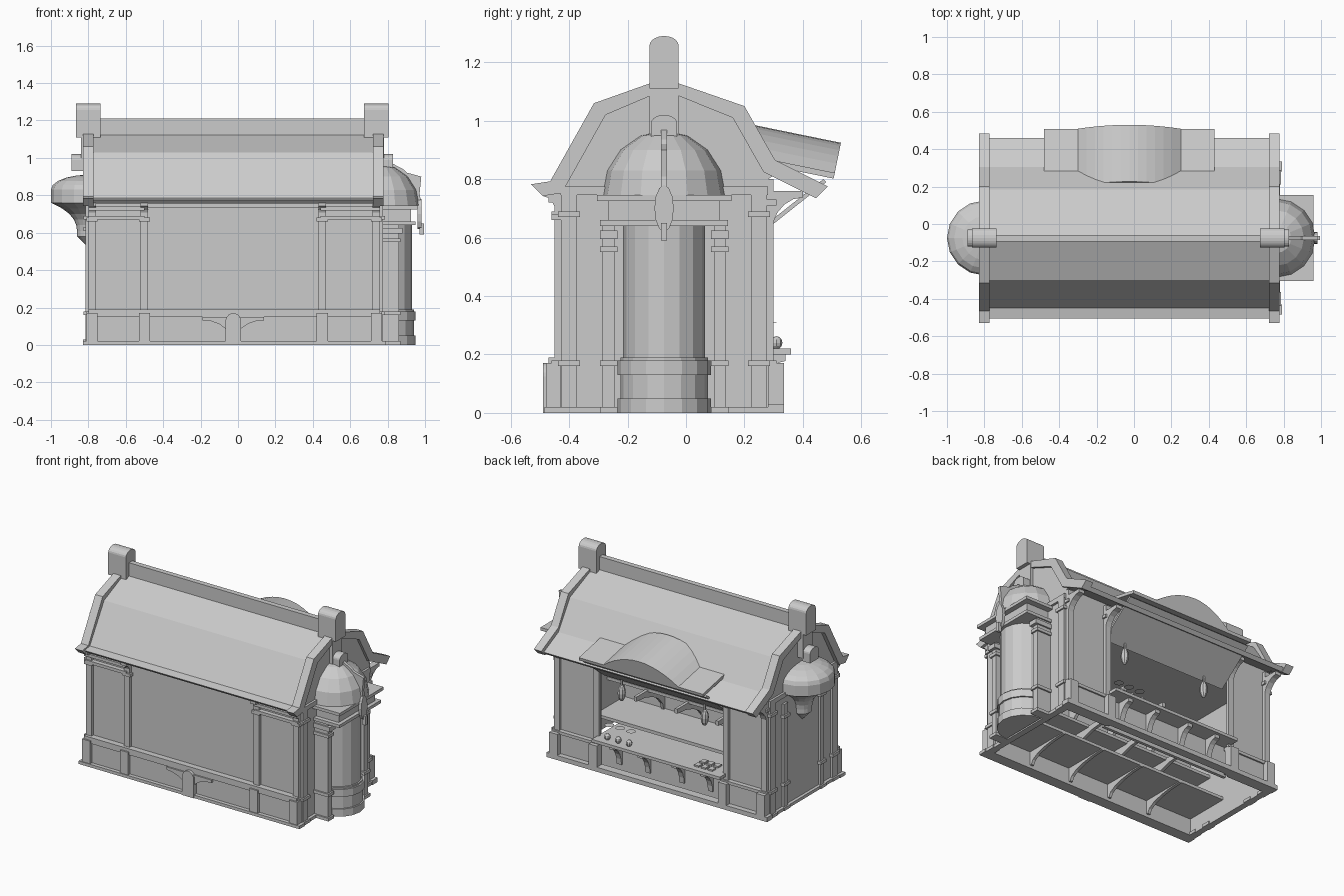
import bpy, bmesh
from math import sin, cos, pi
from mathutils import Vector

if "Cube" in bpy.data.objects:
    bpy.data.objects.remove(bpy.data.objects["Cube"], do_unlink=True)

GREY = (0.6, 0.6, 0.6, 1)
grey = bpy.data.materials.new("plain_grey")
grey.use_nodes = True
grey.diffuse_color = GREY
grey.node_tree.nodes["Principled BSDF"].inputs["Base Color"].default_value = GREY

# Main planes of the building
LEFT, RIGHT, FRONT, BACK = 0.76, -0.8, -0.43, 0.28
HATCH_LEFT, HATCH_RIGHT = 0.44, -0.5
RIDGE, EAVE, SILL, PLINTH = -0.075, 0.76, 0.2, 0.17
THIN = 0.02


def finish(name, bm):
    bmesh.ops.recalc_face_normals(bm, faces=bm.faces)
    mesh = bpy.data.meshes.new(name)
    bm.to_mesh(mesh)
    bm.free()
    mesh.materials.append(grey)
    bpy.context.collection.objects.link(bpy.data.objects.new(name, mesh))


def prism(name, outline, sweep):
    """Closed outline of points swept along a vector."""
    bm = bmesh.new()
    start = [bm.verts.new(p) for p in outline]
    end = [bm.verts.new(Vector(p) + Vector(sweep)) for p in outline]
    bm.faces.new(start)
    bm.faces.new(end)
    for i in range(len(outline)):
        bm.faces.new((start[i - 1], start[i], end[i], end[i - 1]))
    finish(name, bm)


def prism_x(name, outline, xs):
    prism(name, [(xs[0], y, z) for y, z in outline], (xs[1] - xs[0], 0, 0))


def box(name, xs, ys, zs):
    prism_x(name, [(ys[0], zs[0]), (ys[1], zs[0]), (ys[1], zs[1]), (ys[0], zs[1])], xs)


def span(middle, width):
    return middle - width / 2, middle + width / 2


def lathe(name, profile, x, y, start=0, sweep=2 * pi):
    """Revolve (radius, height) points about an upright axis."""
    bm = bmesh.new()
    steps = 8
    rings = []
    for i in range(steps + 1):
        turn = start + sweep * i / steps
        rings.append([bm.verts.new((x + r * cos(turn), y + r * sin(turn), z)) for r, z in profile])
    for here, there in zip(rings, rings[1:]):
        for k in range(len(profile) - 1):
            bm.faces.new((here[k], there[k], there[k + 1], here[k + 1]))
    bmesh.ops.remove_doubles(bm, verts=bm.verts, dist=0.001)
    finish(name, bm)


def quarter(radius, height, steps=5):
    """Convex quarter curve from the rim up to the crown."""
    turns = [pi / 2 * i / steps for i in range(steps + 1)]
    return [(radius * cos(t), height * sin(t)) for t in turns]


def bulb(name, x, y, z, radius, height):
    turns = [pi * i / 6 for i in range(7)]
    lathe(name, [(radius * sin(t), z - height / 2 * cos(t)) for t in turns], x, y)


def bracket(reach, drop):
    """Concave corner outline, hung below and outward from its corner."""
    hollow = [(reach - a, b - drop) for a, b in quarter(reach * 0.9, drop * 0.85)]
    return [(0, 0), (reach, 0)] + hollow[::-1] + [(0, -drop)]


def wall_bracket(name, xs, wall, reach, top, drop):
    prism_x(name, [(wall + a, top + b) for a, b in bracket(reach, drop)], xs)


def pilaster(name, xs, ys, top):
    """Post with foot, waist and capital blocks."""
    box(name, xs, ys, (0, top))
    wider = [(low - THIN / 2, high + THIN / 2) for low, high in (xs, ys)]
    for z in (THIN / 2, PLINTH, top - 0.08):
        box(name + "_block", *wider, span(z, THIN))


def gambrel(lift, flare):
    """Roof outline from front eave to back eave; the back flares out further."""
    out = lift / 2
    front = [(-0.505 - flare, 0.775 + lift / 4), (-0.45 - out, 0.785 + lift / 4), (-0.3 - out, 1.03 + lift)]
    back = [(0.185 + out, 1.02 + lift), (0.305, 0.835 + lift), (0.46 + flare, EAVE + out)]
    return front + [(RIDGE, 1.13 + out)] + back


def roof_shell(name, lift, flare, depth, xs):
    top = gambrel(lift, flare)
    below = [(y + depth * ((y < RIDGE) - (y > RIDGE)), z - depth) for y, z in reversed(top)]
    prism_x(name, top + below, xs)


# Walls: front, gabled ends, and back sections beside the hatch
whole = (RIGHT, LEFT)
box("front_wall", whole, (FRONT, FRONT + THIN), (0, EAVE))
crown = [(y, z - THIN) for y, z in gambrel(0, 0)[1:-1]]
gable = [(FRONT, 0), (FRONT, 0.74)] + crown + [(BACK, 0.8), (BACK, 0)]
prism_x("left_gable_wall", gable, (LEFT - THIN, LEFT))
prism_x("right_gable_wall", gable, (RIGHT, RIGHT + THIN))
behind = (BACK - THIN, BACK)
box("hatch_header", (HATCH_RIGHT, HATCH_LEFT), behind, (0.66, 0.8))
box("counter_front", (HATCH_RIGHT, HATCH_LEFT), (0.23, 0.25), (0, SILL))
box("ceiling", whole, (FRONT, BACK), span(EAVE, THIN / 2))
sides = ((RIGHT, HATCH_RIGHT), (HATCH_LEFT, LEFT))
for xs in sides:
    box("back_wall", xs, behind, (0, 0.82))
    box("back_plinth", xs, (BACK, 0.3), (0, PLINTH))
    box("back_plinth_rail", xs, (BACK, 0.31), span(PLINTH, THIN))
    box("front_bracket_rail", xs, (FRONT - 0.03, FRONT), span(0.68, THIN))
    box("front_eave_rail", xs, (FRONT - 0.04, FRONT), span(0.73, THIN))

# Plinth and rails round the body
box("front_plinth", whole, (FRONT - 0.03, FRONT), (0, 0.15))
box("front_plinth_rail", whole, (FRONT - 0.04, FRONT), span(PLINTH, 0.04))
box("front_top_beam", whole, (FRONT - THIN, FRONT), span(0.75, 0.03))
long_foot = (RIGHT - 0.03, LEFT + 0.03)
box("front_foot_rail", long_foot, (FRONT - 0.055, FRONT), (0, THIN))
box("back_foot_rail", long_foot, (BACK, BACK + 0.055), (0, 0.03))
for x in whole:
    box("end_foot_rail", span(x, 0.04), (FRONT, BACK), (0, THIN))
    box("end_top_band", span(x, 0.03), (FRONT, BACK), span(EAVE, 0.03))

# Pilasters and eave brackets on the long sides
for x in (RIGHT + THIN, HATCH_RIGHT, HATCH_LEFT + THIN / 2, LEFT - THIN):
    xs, block = span(x, 0.04), span(x, 0.06)
    pilaster("front_pilaster", xs, (FRONT - THIN, FRONT), 0.75)
    pilaster("back_pilaster", xs, (BACK, BACK + THIN), 0.8)
    box("front_plinth_block", block, (FRONT - 0.05, FRONT), (0, PLINTH))
    box("back_plinth_block", block, (BACK, BACK + 0.055), (0, PLINTH))
    wall_bracket("front_bracket", xs, FRONT, -0.06, EAVE, 0.12)
    wall_bracket("back_bracket", xs, BACK, 0.12, EAVE, 0.15)

# Pilasters on the two ends
for y in (-0.4, 0.25):
    for x in whole:
        pilaster("end_pilaster", span(x, 0.03), span(y, 0.055), EAVE)
for y in (RIDGE - 0.19, RIDGE + 0.19):
    pilaster("tower_pilaster", (LEFT, LEFT + 0.1), span(y, 0.04), 0.64)
    box("tower_pilaster_cap", (LEFT, LEFT + 0.12), span(y, 0.06), span(0.61, 0.03))
    pilaster("hood_pilaster", span(RIGHT, 0.03), span(y, 0.04), 0.7)

# Gambrel roof, raised end frames and ridge beam
roof_shell("roof", 0, 0, THIN, whole)
for x in (RIGHT, LEFT - 0.01):
    roof_shell("roof_frame", 0.03, 0.025, 0.04, span(x, 0.055))
box("ridge_beam", (RIGHT + 0.06, LEFT - 0.07), span(RIDGE, 0.035), (1.1, 1.21))


# Rounded chimney caps with slim backs and corbels
def round_top(name, width, bottom, top, xs):
    curve = quarter(width / 2, width / 3)
    right = [(RIDGE + a, top - width / 3 + b) for a, b in curve]
    left = [(2 * RIDGE - y, z) for y, z in right[-2::-1]]
    prism_x(name, [(RIDGE + width / 2, bottom)] + right + left + [(RIDGE - width / 2, bottom)], xs)


for x, out in ((RIGHT, -1), (LEFT - THIN, 1)):
    round_top("chimney_cap", 0.1, 1.11, 1.29, span(x, 0.13))
    round_top("chimney_back", 0.1, 0.95, 1.25, span(x + out * 0.01, 0.06))
    round_top("chimney_corbel", 0.09, 0.93, 1.02, span(x + out * 0.06, 0.06))

# Apse tower: shaft with collars, cornice and faceted dome
facing_left = dict(start=-pi / 2, sweep=pi)
for name, radius, low, high in (("shaft", 0.14, 0, 0.64), ("foot", 0.16, 0, 0.05),
                                ("base", 0.15, 0, 0.19), ("collar", 0.16, 0.13, 0.18)):
    lathe("tower_" + name, [(0, low), (radius, low), (radius, high), (0, high)], LEFT + 0.03, RIDGE, **facing_left)
for name, reach, z, height in (("lower_cornice", 0.19, 0.65, THIN), ("frieze", 0.165, 0.69, 0.07),
                               ("upper_cornice", 0.2, 0.735, THIN)):
    box("tower_" + name, (LEFT, LEFT + reach), span(RIDGE, reach * 2.3), span(z, height))
lathe("tower_dome", [(r, 0.745 + h) for r, h in quarter(0.21, 0.22, 4)], LEFT, RIDGE, **facing_left)
rib = [(LEFT + r, 0.75 + h) for r, h in quarter(0.22, 0.23)] + [(LEFT, 0.75)]
beak = [(0.87, 0.93), (0.98, 0.9), (0.965, 0.75), (0.9, 0.75)]
for name, outline in (("dome_rib", rib), ("dome_beak", beak)):
    prism(name, [(x, RIDGE - THIN / 2, z) for x, z in outline], (0, THIN, 0))
turns = [pi * i / 6 for i in range(12)]
prism("tower_pendant", [(0.96, RIDGE + 0.033 * cos(t), 0.7 + 0.08 * sin(t)) for t in turns], (THIN, 0, 0))
box("pendant_drop", (0.97, 0.995), span(RIDGE, THIN), (0.59, 0.65))

# Half-round hood on the other end, sweeping in to a corbel
taper = [i / 6 for i in range(7)]
corbel = [(0, 0.52)] + [(0.06 + 0.14 * t ** 3, 0.58 + 0.18 * t) for t in taper]
hood = [(r, 0.83 + h) for r, h in quarter(SILL, 0.08)]
lathe("end_hood", corbel + hood, RIGHT, RIDGE, pi / 2, pi)

# Arched awning with flat wings over the hatch
slope, rise = Vector((0, 0.98, -0.2)), Vector((0, 0.2, 0.98))


def awning(name, outline, back, length):
    base = Vector((0, 0.27, 0.85)) + slope * back
    prism(name, [base + rise * h + Vector((x, 0, 0)) for x, h in outline], slope * length)


wing_left, wing_right = span(-0.025, 0.91)
awning("awning_wings", [(wing_left, 0), (wing_right, 0), (wing_right, THIN), (wing_left, THIN)], 0, 0.24)
across = [i / 6 for i in range(-6, 7)]
awning("awning_arch", [(0.275 * t - 0.025, THIN + 0.105 * (1 - t * t)) for t in across], -0.07, 0.31)
prism_x("hatch_flap", [(0.24, 0.6), (0.48, 0.79), (0.47, 0.8), (0.23, 0.61)], (wing_left, wing_right))

# Counter with brackets, bottles, discs and trays
box("counter_top", (HATCH_RIGHT, HATCH_LEFT), (0.08, 0.36), (SILL, SILL + THIN))
for x in (-0.36, -0.15, 0.1, 0.31):
    wall_bracket("counter_bracket", span(x, 0.035), 0.25, 0.09, SILL, 0.15)
for x in (SILL, 0.28, 0.36):
    bulb("bottle", x, 0.31, SILL + 0.04, THIN, 0.045)
    bulb("floating_disc", x, 0.29, 0.31, 0.03, 0.002)
for column in range(3):
    for row in range(2):
        box("small_tray", span(column * 0.05 - 0.4, 0.035), span(row * 0.06 + 0.24, 0.04), span(SILL + THIN, THIN))

# Hanging lamps
for x in (-0.32, 0.29):
    bulb("lamp", x, 0.26, 0.53, 0.025, 0.11)
    box("lamp_rod", span(x, 0.01), span(0.26, 0.01), (0.57, 0.63))

# Shelves inside, deeper towards the bottom, on scalloped dividers
for z, depth in ((0.12, 0.32), (0.32, SILL), (0.52, PLINTH)):
    box("inner_shelf", whole, (FRONT, FRONT + depth), span(z, THIN))
    for x in (-0.45, -0.15, 0.15, 0.45):
        wall_bracket("shelf_divider", span(x, THIN), FRONT, depth, z + SILL, SILL)
        wall_bracket("shelf_support", span(x, THIN), FRONT, depth, z, 0.1)

# Arched spout with curved wings on the front plinth
for side in (-1, 1):
    prism("spout_wing", [(side * a - 0.025, FRONT - 0.05, 0.15 + b) for a, b in bracket(0.165, 0.12)], (0, 0.05, 0))
arch = [(side * a, b) for side, curve in ((1, quarter(0.042, 0.045)), (-1, quarter(0.042, 0.045)[-2::-1]))
        for a, b in curve]
outline = [(0.042, -0.125)] + arch + [(-0.042, -0.125)]
prism("spout", [(a - 0.025, FRONT - 0.06, 0.125 + b) for a, b in outline], (0, 0.06, 0))
